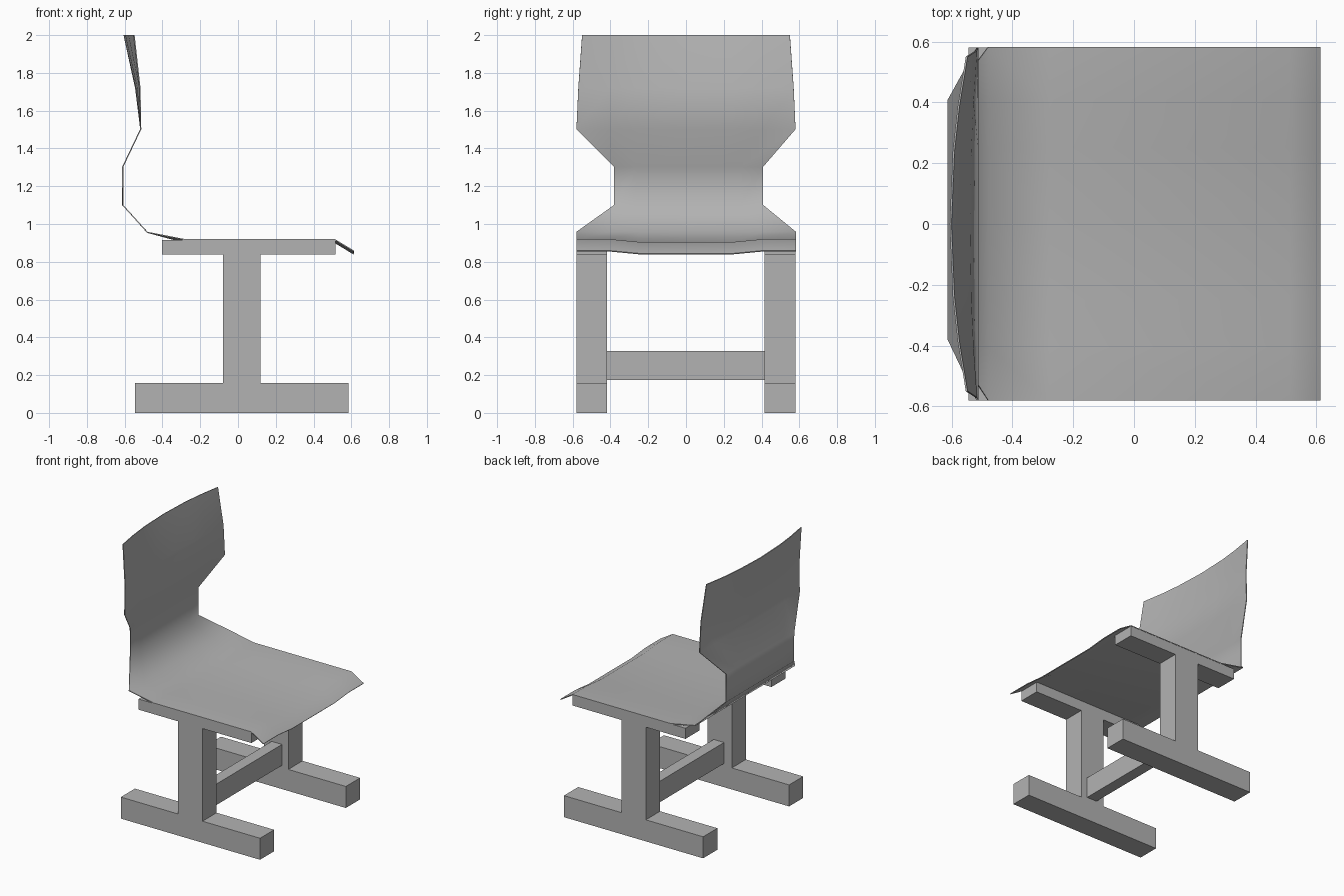
import bpy, math

if "Cube" in bpy.data.objects:
    bpy.data.objects.remove(bpy.data.objects["Cube"])

# One dark grey for the whole chair
grey = bpy.data.materials.new("dark_grey")
grey.diffuse_color = (0.45, 0.45, 0.45, 1)
grey.use_nodes = True
grey.node_tree.nodes["Principled BSDF"].inputs["Base Color"].default_value = grey.diffuse_color


def add_mesh(name, verts, faces):
    me = bpy.data.meshes.new(name)
    me.from_pydata(verts, [], faces)
    me.materials.append(grey)
    ob = bpy.data.objects.new(name, me)
    bpy.context.collection.objects.link(ob)
    return ob


def prism(name, outline, y):
    """Extrude an x/z outline across a y range."""
    n = len(outline)
    v = [(px, yy, pz) for yy in y for px, pz in outline]
    f = [tuple(range(n)), tuple(range(2 * n - 1, n - 1, -1))]
    f += [(i, i + n, (i + 1) % n + n, (i + 1) % n) for i in range(n)]
    return add_mesh(name, v, f)


# Base: two I-shaped side frames and the stretcher between them
frame = [(-0.545, 0), (0.585, 0), (0.585, 0.158), (0.118, 0.158),
         (0.118, 0.838), (0.515, 0.838), (0.515, 0.916), (-0.402, 0.916),
         (-0.402, 0.838), (-0.08, 0.838), (-0.08, 0.158), (-0.545, 0.158)]
prism("near_side_frame", frame, (-0.58, -0.417))
prism("far_side_frame", frame, (0.415, 0.58))
prism("stretcher", [(-0.017, 0.174), (0.067, 0.174), (0.067, 0.328),
                    (-0.017, 0.328)], (-0.417, 0.415))

# Bent shell rows: x, z at the sides, x and z shift in the middle, y limits
rows = [
    (0.612, 0.857, 0, -0.015, -0.58, 0.582),
    (0.513, 0.917, 0, -0.015, -0.58, 0.582),
    (-0.280, 0.917, 0, -0.015, -0.58, 0.582),
    (-0.480, 0.956, 0, 0, -0.58, 0.582),
    (-0.610, 1.100, 0, 0, -0.38, 0.408),
    (-0.610, 1.303, 0, 0, -0.38, 0.408),
    (-0.515, 1.502, 0, 0, -0.58, 0.58),
    (-0.519, 1.720, -0.023, 0, -0.57, 0.57),
    (-0.550, 2.000, -0.053, 0, -0.55, 0.55),
]
cols = [-1, -0.7, -0.43, 0, 0.43, 0.7, 1]
verts = []
for x, z, dx, dz, y0, y1 in rows:
    for t in cols:
        dish = 1 if abs(t) < 0.5 else 0
        y = y0 + (y1 - y0) * (t + 1) / 2
        verts.append((x + dx * (1 - t * t), y, z + dz * dish))
w = len(cols)
faces = [(r * w + c, r * w + c + 1, (r + 1) * w + c + 1, (r + 1) * w + c)
         for r in range(len(rows) - 1) for c in range(w - 1)]
shell = add_mesh("seat_and_back", verts, faces)

# Thin sheet thickness, smooth over the bends, sharp at the rim
sol = shell.modifiers.new("thickness", "SOLIDIFY")
sol.thickness = 0.006
sol.offset = 0
bpy.context.view_layer.objects.active = shell
shell.select_set(True)
bpy.ops.object.modifier_apply(modifier=sol.name)
bpy.ops.object.shade_smooth_by_angle(angle=math.radians(60))
